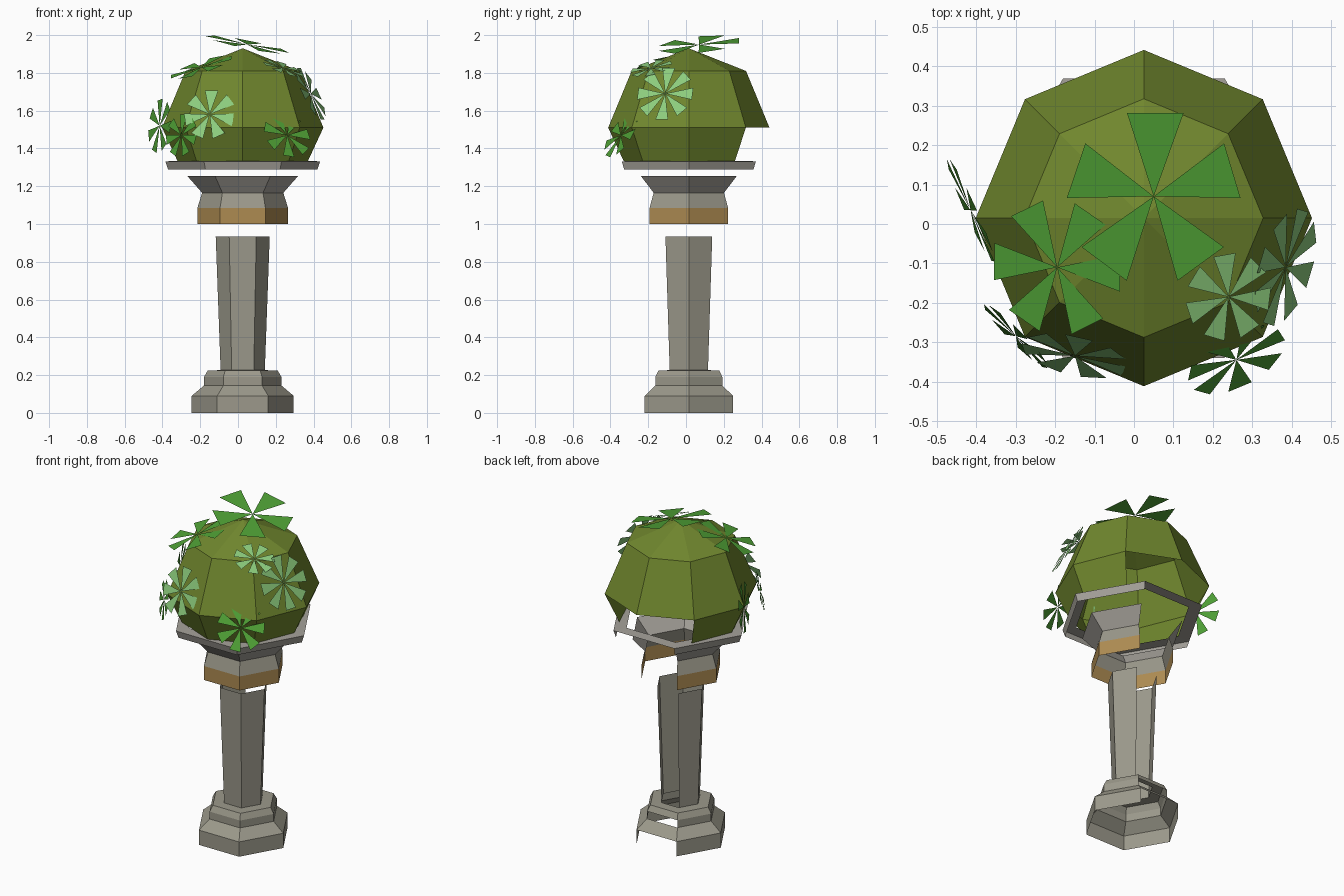
import bpy, math
from mathutils import Vector

if "Cube" in bpy.data.objects:
    bpy.data.objects.remove(bpy.data.objects["Cube"])

CX, CY = 0.025, 0.015   # axis of pedestal and bush


def material(name, srgb):
    m = bpy.data.materials.new(name)
    lin = [c / 12.92 if c < 0.04045 else ((c + 0.055) / 1.055) ** 2.4 for c in srgb]
    m.diffuse_color = (*lin, 1)
    m.use_nodes = True
    m.node_tree.nodes["Principled BSDF"].inputs["Base Color"].default_value = m.diffuse_color
    return m


STONE = material("grey_stone", (0.61, 0.60, 0.545))
PALE_STONE = material("pale_stone", (0.65, 0.635, 0.605))
BAND = material("tan_band", (0.68, 0.545, 0.32))
BUSH = material("olive_bush", (0.44, 0.53, 0.18))
LEAF = material("green_leaf", (0.31, 0.63, 0.21))
PALE_LEAF = material("pale_leaf", (0.55, 0.80, 0.49))


def make(name, verts, faces, mat):
    me = bpy.data.meshes.new(name)
    me.from_pydata(verts, [], faces)
    me.materials.append(mat)
    ob = bpy.data.objects.new(name, me)
    bpy.context.collection.objects.link(ob)
    return ob


def lathe(name, profile, sides, mat, open_faces=()):
    """Low-poly turned surface; open_faces holds (band, side) left open at the back."""
    verts, faces = [], []
    for r, z in profile:
        for i in range(sides):
            a = 2 * math.pi * i / sides
            verts.append((CX + r * math.cos(a), CY + r * math.sin(a), z))
    for b in range(len(profile) - 1):
        for i in range(sides):
            if (b, i) in open_faces:
                continue
            j = (i + 1) % sides
            lo, hi = b * sides, (b + 1) * sides
            if profile[b + 1][0] == 0:      # closing tip
                faces.append((lo + i, lo + j, hi))
            else:
                faces.append((lo + i, lo + j, hi + j, hi + i))
    return make(name, verts, faces, mat)


def leaf_fan(name, centre, normal, radius, blades, mat, spin=0.0, half=17):
    """Star of flat triangular blades around a point."""
    n = Vector(normal).normalized()
    ref = Vector((0, 1, 0)) if abs(n.z) > 0.8 else Vector((0, 0, 1))
    v = (ref - n * ref.dot(n)).normalized()
    u = v.cross(n)
    c = Vector(centre)
    verts, faces = [c], []
    for k in range(blades):
        mid = math.radians(90 + spin) + 2 * math.pi * k / blades
        for s in (-1, 1):
            a = mid + s * math.radians(half)
            verts.append(c + radius * (u * math.cos(a) + v * math.sin(a)))
        faces.append((0, 2 * k + 1, 2 * k + 2))
    return make(name, verts, faces, mat)


# Six-sided stone pedestal, upright and overhanging back panels left open
lathe("pedestal_base", [(0.27, 0), (0.27, 0.09), (0.205, 0.145), (0.205, 0.19),
                        (0.185, 0.225), (0.117, 0.226)], 6, STONE, {(0, 1), (2, 1)})
lathe("column_shaft", [(0.117, 0.226), (0.143, 0.935)], 6, STONE, {(0, 1)})
lathe("capital_band", [(0.24, 1.0), (0.24, 1.085)], 6, BAND, {(0, 1)})
lathe("capital_neck", [(0.24, 1.085), (0.215, 1.165)], 6, STONE, {(0, 1)})
lathe("capital_flare", [(0.215, 1.165), (0.294, 1.255)], 6, PALE_STONE, {(0, 1)})
lathe("planter_rim", [(0.395, 1.288), (0.41, 1.332), (0.33, 1.333)], 6, PALE_STONE, {(0, 1)})

# Eight-sided clipped bush, open low at the back
lathe("bush", [(0.345, 1.333), (0.427, 1.51), (0.303, 1.81), (0, 1.93)], 8, BUSH,
      {(0, 1), (0, 2)})

# Leaf stars on the bush
leaf_fan("top_leaves", (0.05, 0.07, 1.95), (0.2, -0.1, 1), 0.225, 5, LEAF, 0, 19)
leaf_fan("upper_left_leaves", (-0.195, -0.11, 1.83), (-0.33, -0.2, 1), 0.175, 6, LEAF, 25, 16)
leaf_fan("upper_right_leaves", (0.24, -0.185, 1.825), (0.35, -0.25, 1), 0.115, 7, PALE_LEAF, 10, 15)
leaf_fan("right_leaves", (0.385, -0.11, 1.69), (1, -0.3, 0.5), 0.155, 8, PALE_LEAF, 0, 13)
leaf_fan("front_leaves", (-0.15, -0.335, 1.58), (-0.2, -0.9, 0.35), 0.14, 7, PALE_LEAF, 0, 15)
leaf_fan("left_leaves", (-0.415, 0.035, 1.52), (-0.9, -0.4, 0.1), 0.145, 7, LEAF, 10, 13)
leaf_fan("lower_left_leaves", (-0.30, -0.285, 1.47), (-0.7, -0.7, 0.15), 0.115, 7, LEAF, 0, 14)
leaf_fan("lower_right_leaves", (0.26, -0.345, 1.47), (0.4, -0.75, 0.5), 0.135, 7, LEAF, 15, 14)
